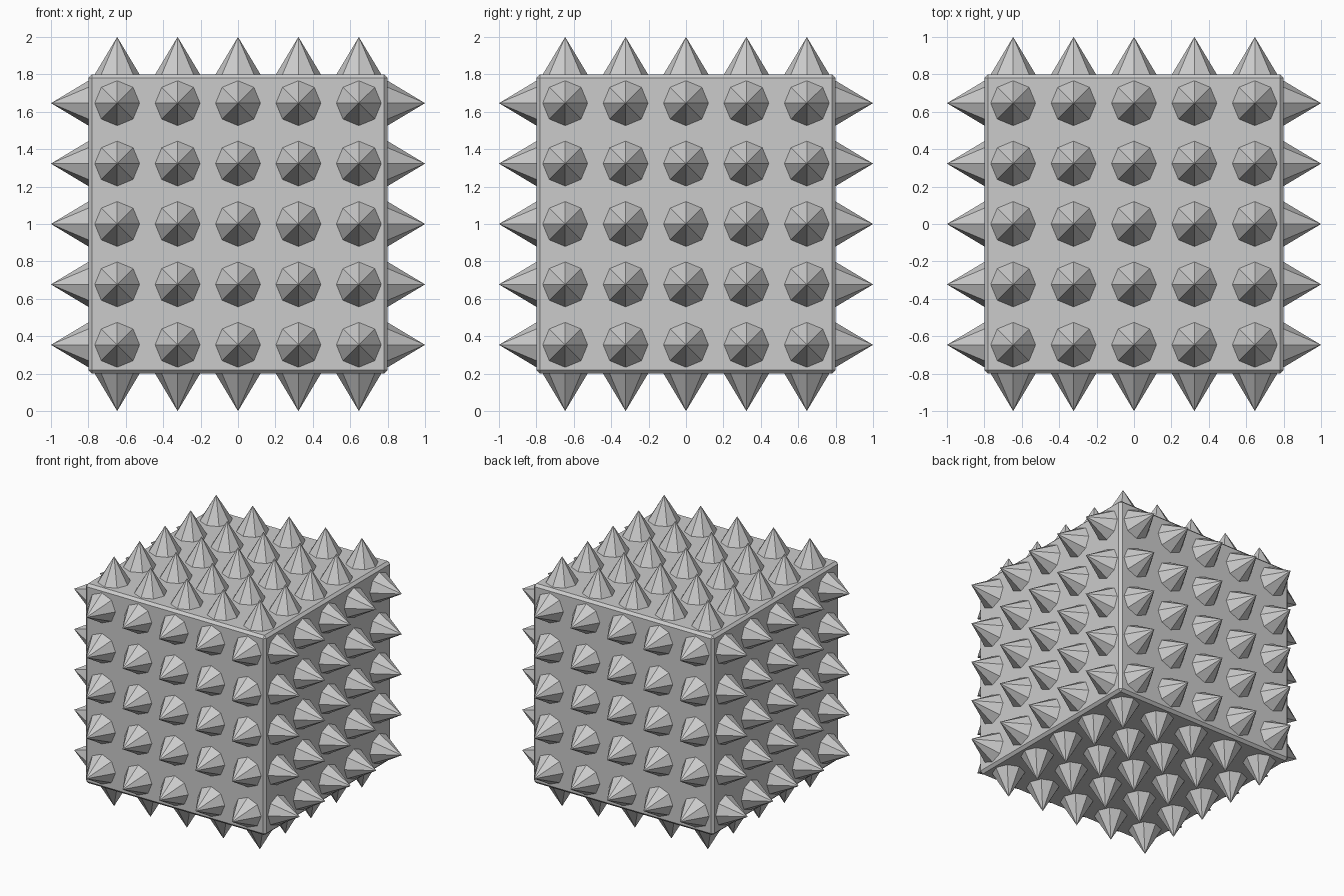
import bpy, bmesh, math
from mathutils import Matrix, Vector

if "Cube" in bpy.data.objects:
    bpy.data.objects.remove(bpy.data.objects["Cube"])

HALF, TIP, RADIUS, PITCH = 0.8, 1.0, 0.12, 0.323

grey = bpy.data.materials.new("grey")
grey.diffuse_color = (0.6, 0.6, 0.6, 1)
grey.use_nodes = True
grey.node_tree.nodes["Principled BSDF"].inputs["Base Color"].default_value = grey.diffuse_color


def add_object(name, bm):
    mesh = bpy.data.meshes.new(name)
    bm.to_mesh(mesh)
    bm.free()
    mesh.materials.append(grey)
    ob = bpy.data.objects.new(name, mesh)
    bpy.context.collection.objects.link(ob)
    ob.location.z = 1
    return ob


# Cube body with narrow chamfered edges
bm = bmesh.new()
bmesh.ops.create_cube(bm, size=2 * HALF)
bmesh.ops.bevel(bm, geom=bm.edges[:], offset=0.02, segments=1, affect='EDGES')
add_object("body", bm)

# Five by five grid of eight-sided spikes on each face
sides = {
    "top": Matrix.Identity(4),
    "bottom": Matrix.Rotation(math.pi, 4, 'X'),
    "front": Matrix.Rotation(math.pi / 2, 4, 'X'),
    "back": Matrix.Rotation(-math.pi / 2, 4, 'X'),
    "right": Matrix.Rotation(math.pi / 2, 4, 'Y'),
    "left": Matrix.Rotation(-math.pi / 2, 4, 'Y'),
}
for side, turn in sides.items():
    bm = bmesh.new()
    for i in range(-2, 3):
        for j in range(-2, 3):
            place = Matrix.Translation(Vector((i * PITCH, j * PITCH, (HALF + TIP) / 2)))
            bmesh.ops.create_cone(bm, segments=8, radius1=RADIUS, radius2=0,
                                  depth=TIP - HALF, cap_ends=False, matrix=turn @ place)
    bmesh.ops.remove_doubles(bm, verts=bm.verts, dist=0.0001)
    bmesh.ops.recalc_face_normals(bm, faces=bm.faces)
    add_object(side + "_spikes", bm)
